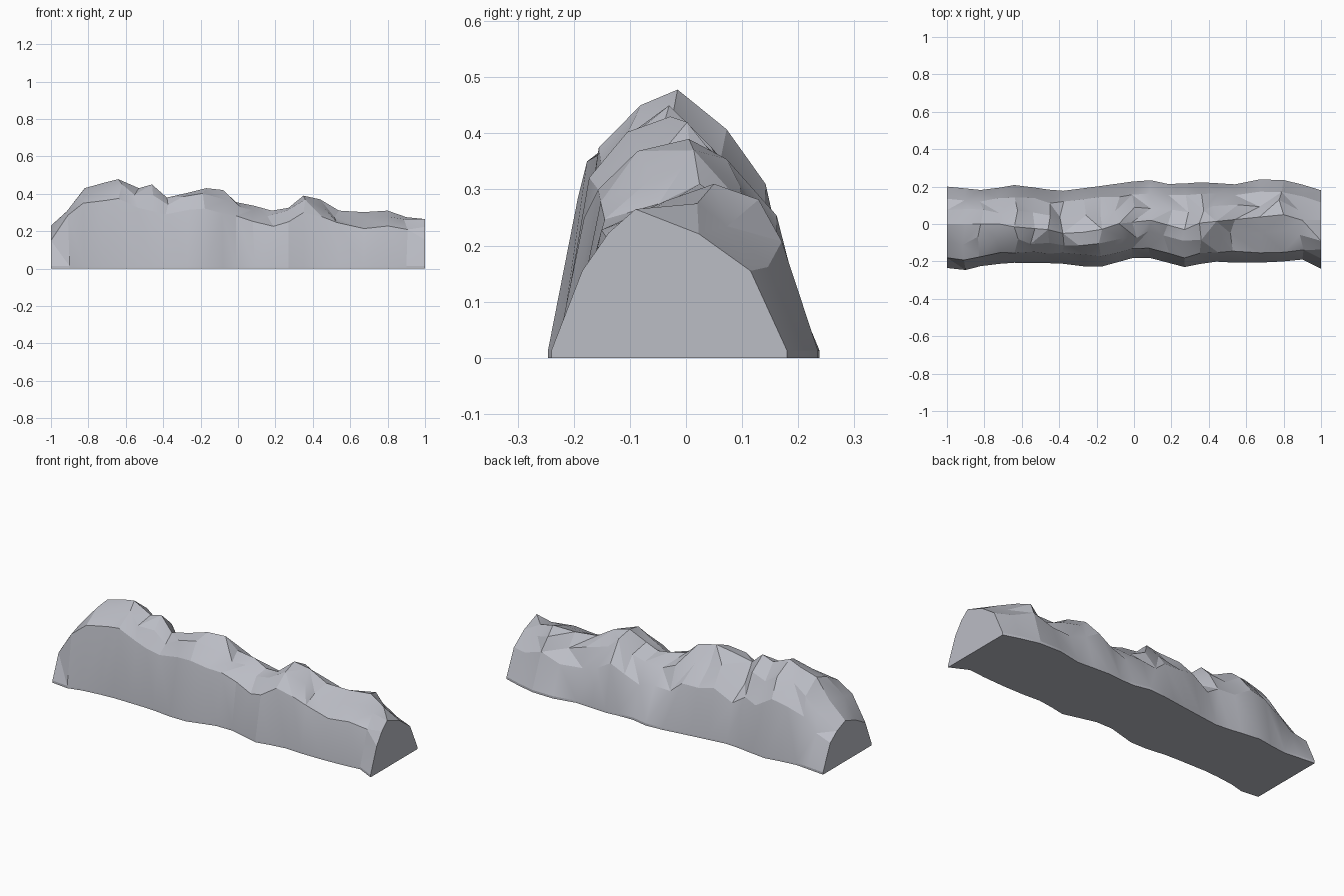
import bpy, bmesh, random

if "Cube" in bpy.data.objects:
    bpy.data.objects.remove(bpy.data.objects["Cube"])

random.seed(4)


def sample(profile, x):
    """Linear interpolation along a list of (x, value) pairs."""
    for (x0, v0), (x1, v1) in zip(profile, profile[1:]):
        if x <= x1:
            return v0 + (v1 - v0) * (x - x0) / (x1 - x0)
    return profile[-1][1]


# Outline of the foot of the ridge, front and back
front_foot = [(-1, -.235), (-.9, -.246), (-.8, -.22), (-.65, -.207), (-.4, -.21), (-.2, -.235),
              (0, -.18), (.08, -.18), (.27, -.23), (.42, -.2), (.6, -.21), (.8, -.2), (.9, -.19), (1, -.24)]
back_foot = [(-1, .2), (-.8, .18), (-.63, .21), (-.4, .175), (-.2, .2), (.07, .238), (.2, .21),
             (.37, .225), (.53, .21), (.73, .25), (.87, .22), (1, .18)]
# Crest height and sideways wander
crest_z = [(-1, .23), (-.9, .32), (-.82, .43), (-.72, .458), (-.64, .478), (-.53, .43), (-.46, .45),
           (-.38, .38), (-.27, .405), (-.17, .43), (-.08, .42), (-.01, .355), (.09, .335), (.18, .31),
           (.27, .325), (.35, .39), (.44, .37), (.54, .31), (.67, .302), (.8, .31), (.9, .275), (1, .265)]
crest_y = [(-1, 0), (-.7, 0), (-.64, -.015), (-.46, -.03), (-.38, -.05), (-.2, -.04), (-.1, 0),
           (.09, .02), (.27, -.03), (.35, .005), (.6, .03), (.8, .05), (.9, .02), (1, -.09)]
# Height where the front cliff breaks into the upper slope
shoulder_z = [(-1, .15), (-.9, .285), (-.82, .35), (-.64, .375), (-.53, .325), (-.38, .29), (-.2, .33),
              (-.1, .3), (0, .28), (.2, .22), (.27, .25), (.35, .3), (.47, .27), (.65, .21),
              (.75, .23), (.87, .225), (1, .155)]


def section(x):
    """Cross-section from front foot over the crest to the back foot."""
    f, b = sample(front_foot, x), sample(back_foot, x)
    cy, cz, sz = sample(crest_y, x), sample(crest_z, x), sample(shoulder_z, x)
    end = abs(x) > .99
    j = (lambda a: 0) if end else (lambda a: random.uniform(-a, a))
    sy = f + .055
    bz = .155 if end else cz * .61 + j(.025)
    by = b - .065
    return [(x, f, 0), (x, f, .013),
            (x + j(.012), sy + j(.008), sz),
            (x + j(.025), sy + (cy - sy) * .5 + j(.02), sz + (cz - sz) * .62 + j(.015)),
            (x, cy, cz),
            (x + j(.025), cy + (by - cy) * .55 + j(.02), bz + (cz - bz) * .6 + j(.02)),
            (x + j(.012), by + j(.01), bz),
            (x, b, .013), (x, b, 0)]


# Rocky ridge: loft the sections and cap the ends and the underside
bm = bmesh.new()
rows = [[bm.verts.new(p) for p in section(x)] for x, _ in crest_z]
n = len(rows[0])
for i, (a, b) in enumerate(zip(rows, rows[1:])):
    for k in range(n):
        m = (k + 1) % n
        quad = [a[k], a[m], b[m], b[k]]
        if 1 <= k <= n - 3:
            # uneven diagonal splits give the broken facets
            s = random.randint(0, 1)
            quad = quad[s:] + quad[:s]
            bm.faces.new((quad[0], quad[1], quad[2]))
            bm.faces.new((quad[0], quad[2], quad[3]))
        else:
            bm.faces.new(quad)
bm.faces.new(rows[0])
bm.faces.new(rows[-1])
bmesh.ops.recalc_face_normals(bm, faces=bm.faces)

mesh = bpy.data.meshes.new("rock_ridge")
bm.to_mesh(mesh)
bm.free()
ridge = bpy.data.objects.new("rock_ridge", mesh)
bpy.context.collection.objects.link(ridge)

stone = bpy.data.materials.new("grey_stone")
stone.diffuse_color = (.50, .51, .56, 1)
stone.use_nodes = True
stone.node_tree.nodes["Principled BSDF"].inputs["Base Color"].default_value = stone.diffuse_color
mesh.materials.append(stone)

# Soften the gentle facets, keep the strong breaks
bpy.context.view_layer.objects.active = ridge
ridge.select_set(True)
bpy.ops.object.shade_smooth_by_angle(angle=.3)
